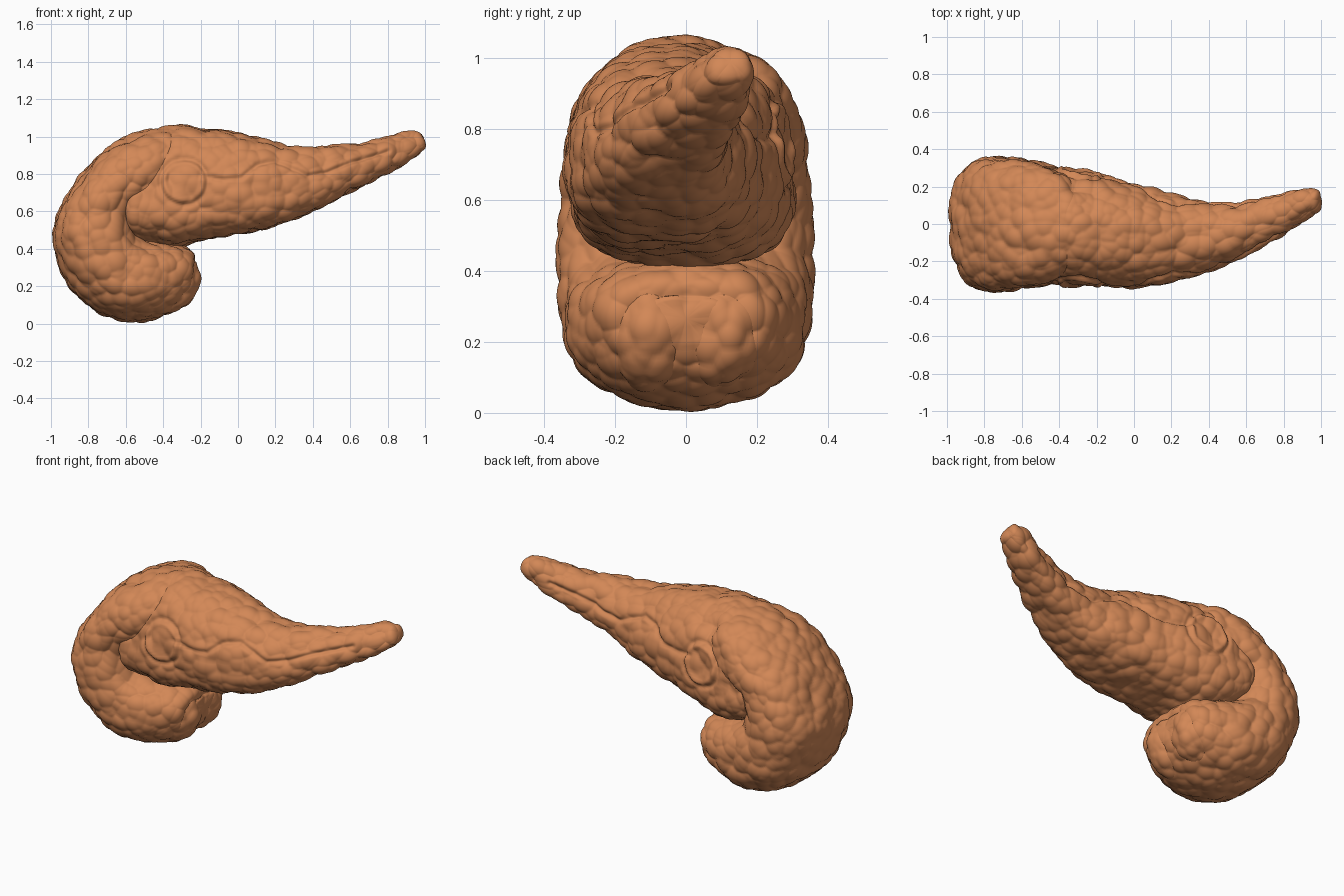
import bpy, bmesh, math
from mathutils import Vector, Matrix, noise

if "Cube" in bpy.data.objects:
    bpy.data.objects.remove(bpy.data.objects["Cube"], do_unlink=True)

tissue = bpy.data.materials.new("tan_tissue")
tissue.use_nodes = True
TAN = (0.65, 0.245, 0.094, 1)
tissue.diffuse_color = TAN
tissue.node_tree.nodes["Principled BSDF"].inputs["Base Color"].default_value = TAN

# Stations: outer x, outer z, inner x, inner z, centre y, half width
HEAD = [
    (-.245, .18, -.235, .33, 0, .14), (-.28, .12, -.245, .375, 0, .22),
    (-.38, .05, -.31, .42, 0, .28), (-.55, .01, -.42, .445, 0, .325),
    (-.75, .06, -.49, .46, 0, .35), (-.90, .20, -.53, .50, 0, .358),
    (-.99, .45, -.55, .57, 0, .358), (-.93, .66, -.55, .62, 0, .35),
    (-.79, .86, -.53, .64, 0, .34), (-.61, .99, -.47, .64, 0, .325),
    (-.38, 1.055, -.38, .66, 0, .27), (-.24, 1.01, -.26, .72, 0, .18),
]
BODY = [
    (-.63, .78, -.62, .51, 0, .22), (-.59, .86, -.575, .45, 0, .29),
    (-.50, .97, -.46, .42, 0, .305), (-.36, 1.06, -.33, .41, -.012, .31),
    (-.18, 1.05, -.19, .445, -.033, .295), (.0, 1.02, .03, .483, -.063, .27),
    (.18, .975, .24, .535, -.073, .232), (.36, .945, .42, .612, -.07, .183),
    (.56, .955, .61, .705, -.03, .145), (.75, .985, .79, .795, .045, .115),
    (.87, 1.02, .925, .88, .10, .085), (.948, 1.03, .99, .93, .12, .058),
]

# A long duct furrow in side elevation
FURROW = [(-.2, .79), (-.08, .77), (.02, .78), (.1, .85), (.2, .87),
          (.29, .83), (.37, .79), (.48, .81), (.6, .86), (.8, .92)]


def spline(rows, t):
    """Smooth interpolation through the stations."""
    i = min(int(t), len(rows) - 2)
    u = t - i
    a, b, c, d = (rows[max(0, min(len(rows) - 1, i + k))] for k in (-1, 0, 1, 2))
    return [q + .5 * u * (r - p + u * (2*p - 5*q + 4*r - s + u * (3*(q - r) + s - p)))
            for p, q, r, s in zip(a, b, c, d)]


def furrow_distance(x, z):
    best = 1
    for (ax, az), (bx, bz) in zip(FURROW, FURROW[1:]):
        dx, dz = bx - ax, bz - az
        u = max(0, min(1, ((x - ax) * dx + (z - az) * dz) / (dx * dx + dz * dz)))
        best = min(best, math.hypot(x - ax - u * dx, z - az - u * dz))
    return best


def lobules(p, cell, height):
    """Rounded bumps meeting in narrow creases."""
    warp = noise.noise_vector(p * 5) * cell * .2
    near = noise.voronoi((p + warp) / cell)[0][0]
    return height * (.3 - near * near)


def relief(p, n, is_body):
    h = lobules(p, .075, .022) + lobules(p + Vector((3, 1, 2)), .19, .022)
    if is_body and abs(n.y) > .3:
        side = min(1, (abs(n.y) - .3) * 3)
        h -= side * .014 * math.exp(-(furrow_distance(p.x, p.z) / .013) ** 2)
        # Round loop raised on both flanks
        d = math.hypot(p.x + .29, p.z - .76) - .10
        h += side * .01 * math.exp(-(d / .014) ** 2)
        h -= side * .01 * math.exp(-((d - .028) / .012) ** 2)
    return h


def finish(name, bm, is_body=False):
    """Add lobules, shade smooth and create the object."""
    bmesh.ops.recalc_face_normals(bm, faces=bm.faces)
    bm.normal_update()
    moves = [(v, v.normal * relief(v.co, v.normal, is_body)) for v in bm.verts]
    for v, d in moves:
        v.co += d
        v.co.z = max(v.co.z, 0)
    for f in bm.faces:
        f.smooth = True
    me = bpy.data.meshes.new(name)
    bm.to_mesh(me)
    bm.free()
    me.materials.append(tissue)
    bpy.context.collection.objects.link(bpy.data.objects.new(name, me))


def bridge(bm, r0, r1):
    for k in range(len(r0)):
        m = (k + 1) % len(r0)
        bm.faces.new((r0[k], r0[m], r1[m], r1[k]))


def sweep(stations, rings, sides, flare):
    """Rounded sections, fuller and wider on the inner side."""
    bm = bmesh.new()
    loops = []
    for j in range(rings):
        t = (len(stations) - 1) * j / (rings - 1)
        ox, oz, ix, iz, yc, w = spline(stations, t)
        ring = []
        for k in range(sides):
            a = 2 * math.pi * k / sides
            c, s = math.cos(a), math.sin(a)
            power = .92 if c > 0 else .76
            c = math.copysign(abs(c) ** power, c)
            s = math.copysign(abs(s) ** power, s)
            ring.append(bm.verts.new(((ox + ix) / 2 + c * (ox - ix) / 2,
                                      yc + s * w * (1 - flare * c),
                                      (oz + iz) / 2 + c * (oz - iz) / 2)))
        loops.append(ring)
    for r0, r1 in zip(loops, loops[1:]):
        bridge(bm, r0, r1)
    # Domed ends, built from shrinking rings
    for ring, inner in ((loops[0], loops[3]), (loops[-1], loops[-4])):
        mid = sum((v.co for v in ring), Vector()) / sides
        before = sum((v.co for v in inner), Vector()) / sides
        push = (mid - before).normalized() * .025
        prev = ring
        for f in (.9, .75, .55, .3):
            new = [bm.verts.new(mid + (v.co - mid) * f + push * math.sqrt(1 - f * f))
                   for v in ring]
            bridge(bm, prev, new)
            prev = new
        tip = bm.verts.new(mid + push)
        for k in range(sides):
            bm.faces.new((prev[k], prev[(k + 1) % sides], tip))
    return bm


finish("curved_head", sweep(HEAD, 220, 220, 0))
finish("tapered_body_and_tail", sweep(BODY, 290, 200, .1), True)

# Two rounded lobes at the free end of the hook
for side, name in ((1, "left_hook_lobe"), (-1, "right_hook_lobe")):
    lobe = bmesh.new()
    place = (Matrix.Translation((-.36, side * .1, .23)) @ Matrix.Rotation(.35, 4, "Y")
             @ Matrix.Diagonal((.15, .125, .165, 1)))
    bmesh.ops.create_icosphere(lobe, subdivisions=5, radius=1, matrix=place)
    finish(name, lobe)
